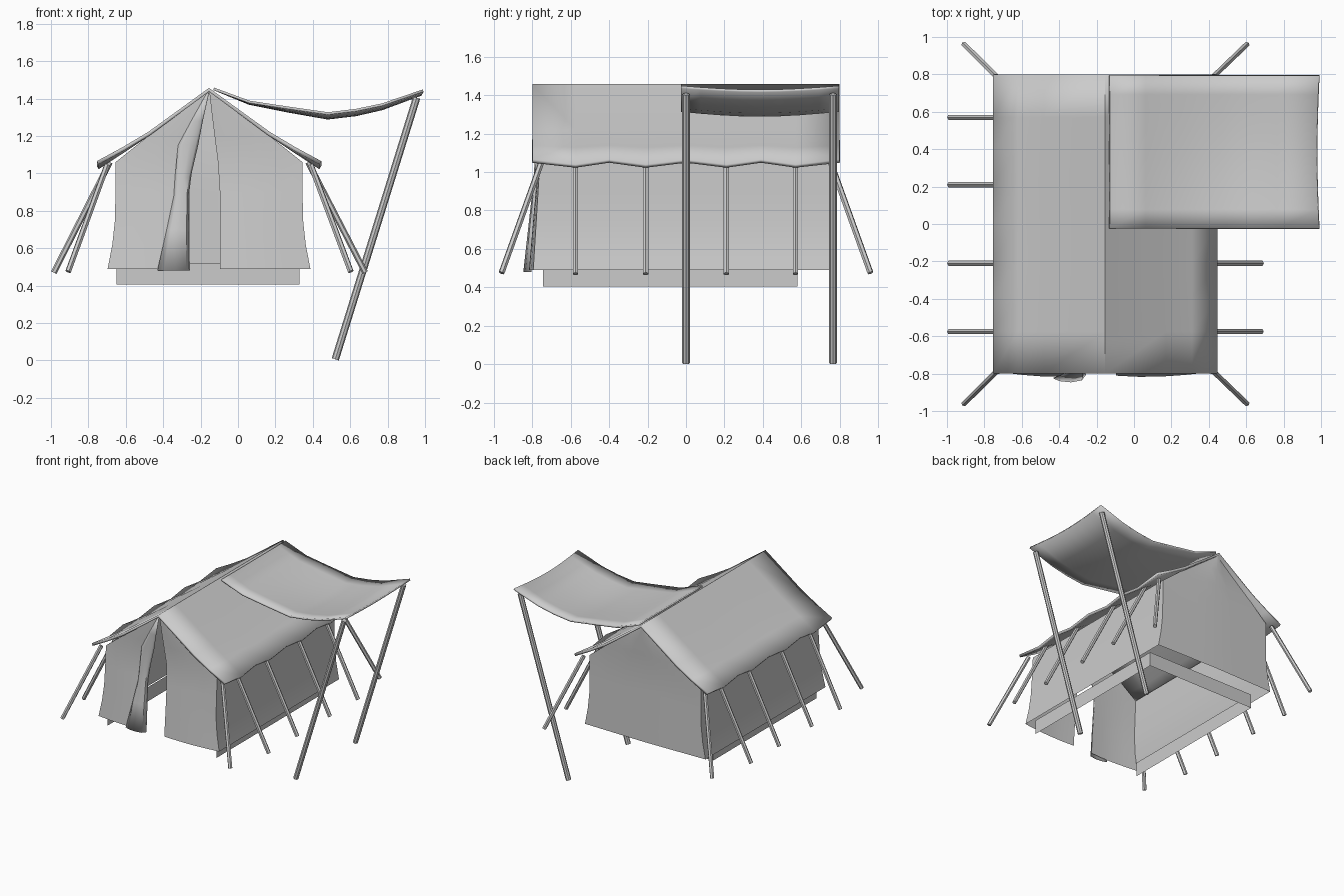
import bpy, math
from mathutils import Vector

if "Cube" in bpy.data.objects:
    bpy.data.objects.remove(bpy.data.objects["Cube"])

RIDGE = -0.155


def sheet(name, rows, thick=0.0, angle=40):
    """Cloth panel from a grid of points (list of equal-length rows)."""
    n = len(rows[0])
    verts = [p for r in rows for p in r]
    faces = [(i * n + j, i * n + j + 1, (i + 1) * n + j + 1, (i + 1) * n + j)
             for i in range(len(rows) - 1) for j in range(n - 1)]
    me = bpy.data.meshes.new(name)
    me.from_pydata(verts, [], faces)
    ob = bpy.data.objects.new(name, me)
    bpy.context.collection.objects.link(ob)
    if thick:
        m = ob.modifiers.new("thickness", 'SOLIDIFY')
        m.thickness = thick
        m.offset = 0
    bpy.ops.object.select_all(action='DESELECT')
    bpy.context.view_layer.objects.active = ob
    ob.select_set(True)
    bpy.ops.object.shade_smooth_by_angle(angle=math.radians(angle))
    return ob


def rod(name, a, b, radius, sides):
    """Straight bar between two points."""
    a, b = Vector(a), Vector(b)
    bpy.ops.mesh.primitive_cylinder_add(vertices=sides, radius=radius,
                                        depth=(b - a).length, location=(a + b) / 2)
    ob = bpy.context.object
    ob.name = name
    ob.rotation_mode = 'QUATERNION'
    ob.rotation_quaternion = (b - a).to_track_quat('Z', 'Y')
    return ob


def lerp(a, b, t):
    return a + (b - a) * t


# Roof with scalloped eaves, pulled down at each guy line
guy_y = [-0.575, -0.21, 0.21, 0.57]
eave = [(-0.8, 0.012), (-0.575, -0.014), (-0.4, 0.012), (-0.21, -0.014), (0, 0.012),
        (0.21, -0.014), (0.39, 0.012), (0.57, -0.014), (0.8, 0.012)]
profile = [(-0.595, 1.045, 1), (-0.46, 1.125, 0.4), (-0.32, 1.213, 0), (0, 1.447, 0),
           (0.32, 1.213, 0), (0.46, 1.125, 0.4), (0.595, 1.045, 1)]
sheet("roof", [[(RIDGE + d, y, z + s * w) for d, z, w in profile] for y, s in eave], 0.02)

# Side walls, flared toward the hem
levels = [(0.49, 0.542), (0.62, 0.517), (0.75, 0.503), (0.9, 0.5), (1.06, 0.5)]
for side, nm in ((-1, "left_wall"), (1, "right_wall")):
    rows = []
    for z, d in levels:
        f = lerp(-0.795, -0.76, (z - 0.49) / 0.57)
        rows.append([(RIDGE + side * d, lerp(f, 0.745, t / 6), z) for t in range(7)])
    sheet(nm, rows)

# Back gable wall
gable = levels + [(1.2, 0.325), (1.32, 0.165), (1.438, 0.004)]
rows = []
for z, d in gable:
    y = 0.745 if z < 1.07 else lerp(0.745, 0.775, (z - 1.06) / 0.38)
    rows.append([(RIDGE + d * k / 3, y + 0.01 * (1 - abs(k) / 3), z) for k in range(-3, 4)])
sheet("back_wall", rows)


# Front gable panels either side of the doorway
def front_y(z):
    return lerp(-0.795, -0.76, (z - 0.49) / 0.57) if z < 1.06 else lerp(-0.76, -0.79, (z - 1.06) / 0.38)


inner_r = [-0.095, -0.095, -0.095, -0.097, -0.107, -0.125, -0.14, -0.153]
inner_l = [-0.26, -0.26, -0.26, -0.26, -0.24, -0.205, -0.18, -0.157]
for nm, side, inner in (("front_panel_right", 1, inner_r), ("front_panel_left", -1, inner_l)):
    rows = []
    for (z, d), xi in zip(gable, inner):
        out = 0.025 * max(0, (1.44 - z) / 0.95)
        rows.append([(lerp(xi, RIDGE + side * d, t / 4),
                      front_y(z) - out * math.sin(math.pi * (0.25 + 0.75 * t / 4)) * 0.9, z)
                     for t in range(5)])
    sheet(nm, rows)

# Door flap folded back on the left
flap = [(0.48, -0.26, -0.43), (0.7, -0.262, -0.38), (0.88, -0.266, -0.342),
        (0.98, -0.255, -0.336), (1.15, -0.215, -0.32), (1.28, -0.19, -0.25),
        (1.43, -0.157, -0.166)]
rows = []
for z, a, b in flap:
    w = (1.46 - z) / 0.98
    rows.append([(lerp(a, b, t), front_y(z) - (0.02 + h) * w, z)
                 for t, h in ((0, -0.01), (0.12, 0.018), (0.45, 0.028), (0.8, 0.022), (1, 0.008))])
sheet("door_flap", rows, 0.006)

# Ground skirt on three sides, open at the front
path = [(-0.65, -0.745), (-0.65, 0.58), (0.33, 0.58), (0.33, -0.745)]
sheet("ground_skirt", [[(x, y, z) for x, y in path] for z in (0.405, 0.52)], 0, 30)

# Awning sagging between ridge and poles
sag = [(-0.13, 1.452, 0), (0.06, 1.382, 0.008), (0.27, 1.35, 0.018), (0.48, 1.32, 0.025),
       (0.63, 1.338, 0.025), (0.77, 1.367, 0.022), (0.99, 1.442, 0.02)]
rows = []
for k in range(9):
    t = k / 8
    bow = math.sin(math.pi * t)
    rows.append([(x - (0.012 * bow if x > 0.9 else 0), lerp(-0.025, 0.795, t), z - s * bow)
                 for x, z, s in sag])
sheet("awning", rows, 0.014)

# Leaning awning poles
for i, y in enumerate((0.0, 0.765)):
    rod(f"awning_pole_{i}", (0.52, y, 0.006), (0.955, y, 1.405), 0.02, 8)

# Guy lines along the eaves and at the corners
for i, y in enumerate(guy_y):
    rod(f"guy_left_{i}", (-0.685, y, 1.06), (-0.985, y, 0.47), 0.016, 6)
    rod(f"guy_right_{i}", (0.375, y, 1.06), (0.68, y, 0.47), 0.016, 6)
for s in (-1, 1):
    rod("corner_guy_left", (-0.70, s * 0.755, 1.045), (-0.908, s * 0.96, 0.475), 0.016, 6)
    rod("corner_guy_right", (0.39, s * 0.755, 1.045), (0.603, s * 0.96, 0.475), 0.016, 6)
